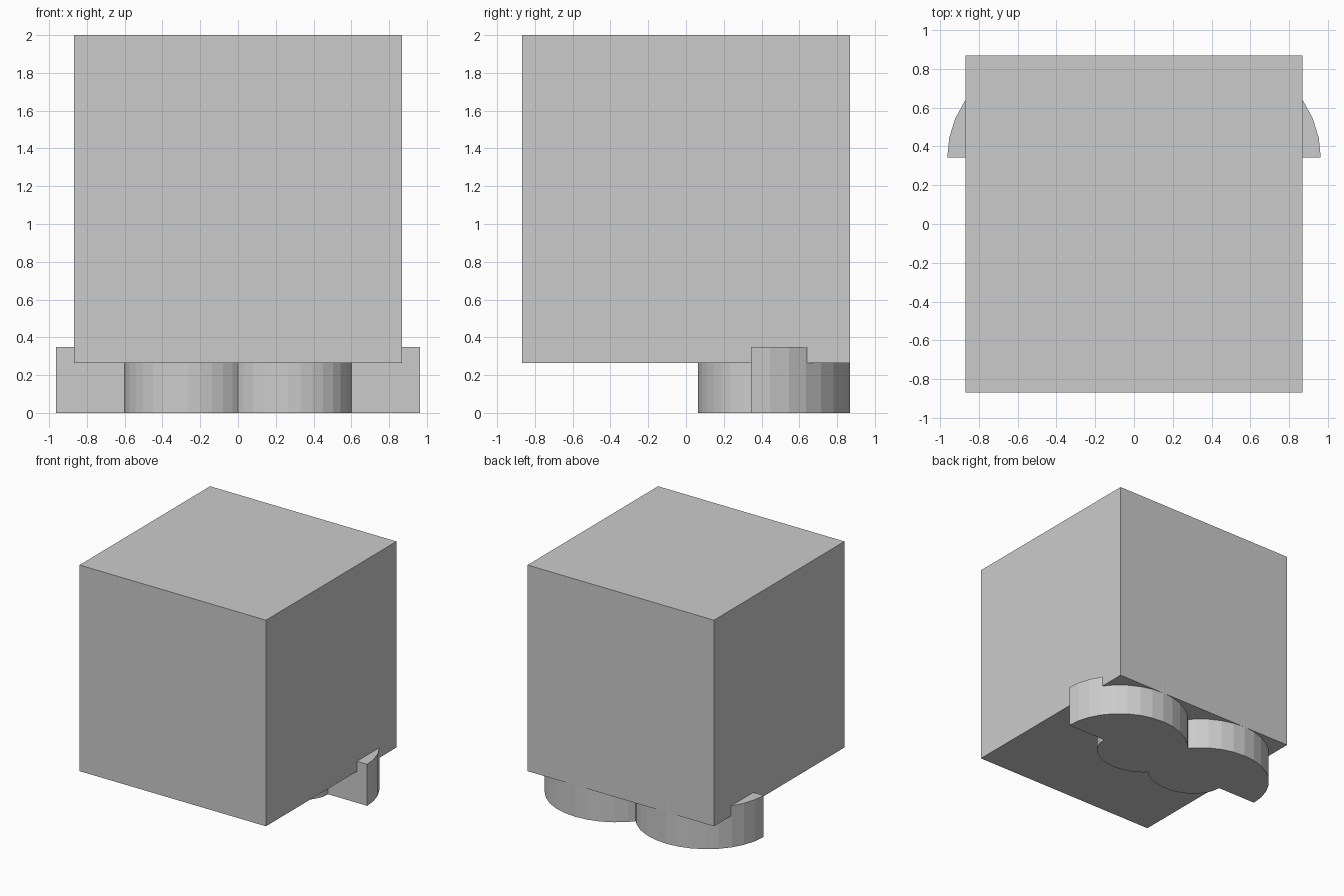
import bpy, bmesh, math

if "Cube" in bpy.data.objects:
    bpy.data.objects.remove(bpy.data.objects["Cube"])

HALF = 0.868      # half width of the cube body
BASE_Y = 0.343    # straight edge of the lobed foot
FOOT_TOP = 0.35
STEP = math.radians(11.25)


def make_object(name, bm):
    bmesh.ops.recalc_face_normals(bm, faces=bm.faces[:])
    mesh = bpy.data.meshes.new(name)
    bm.to_mesh(mesh)
    bm.free()
    obj = bpy.data.objects.new(name, mesh)
    bpy.context.collection.objects.link(obj)
    return obj


def lobe_arc(cx, rx, ry):
    """Faceted arc from its outer end to the notch on the centre line."""
    end = math.acos(-cx / rx)
    angles = [i * STEP for i in range(int(end / STEP) + 1)] + [end]
    pts = [(cx + rx * math.cos(a), BASE_Y + ry * math.sin(a)) for a in angles]
    pts[-1] = (0.0, pts[-1][1])
    return pts


# cube body
bm = bmesh.new()
bmesh.ops.create_cube(bm, size=1.0)
bmesh.ops.scale(bm, vec=(2 * HALF, 2 * HALF, 2.0 - 0.265), verts=bm.verts)
bmesh.ops.translate(bm, vec=(0, 0, (2.0 + 0.265) / 2), verts=bm.verts)
make_object("body", bm)

# two-lobed foot: large arcs at the back, small arcs at the front
back = lobe_arc(0.423, 0.54, 0.526)
front = lobe_arc(0.265, 0.335, -0.28)
right = back[::-1] + front           # back notch, round the right, front notch
left = [(-x, y) for x, y in right[-2:0:-1]]
bm = bmesh.new()
face = bm.faces.new([bm.verts.new((x, y, 0)) for x, y in right + left])
ext = bmesh.ops.extrude_face_region(bm, geom=[face], use_keep_orig=True)
top = [v for v in ext["geom"] if isinstance(v, bmesh.types.BMVert)]
bmesh.ops.translate(bm, vec=(0, 0, FOOT_TOP), verts=top)
make_object("lobed_foot", bm)
